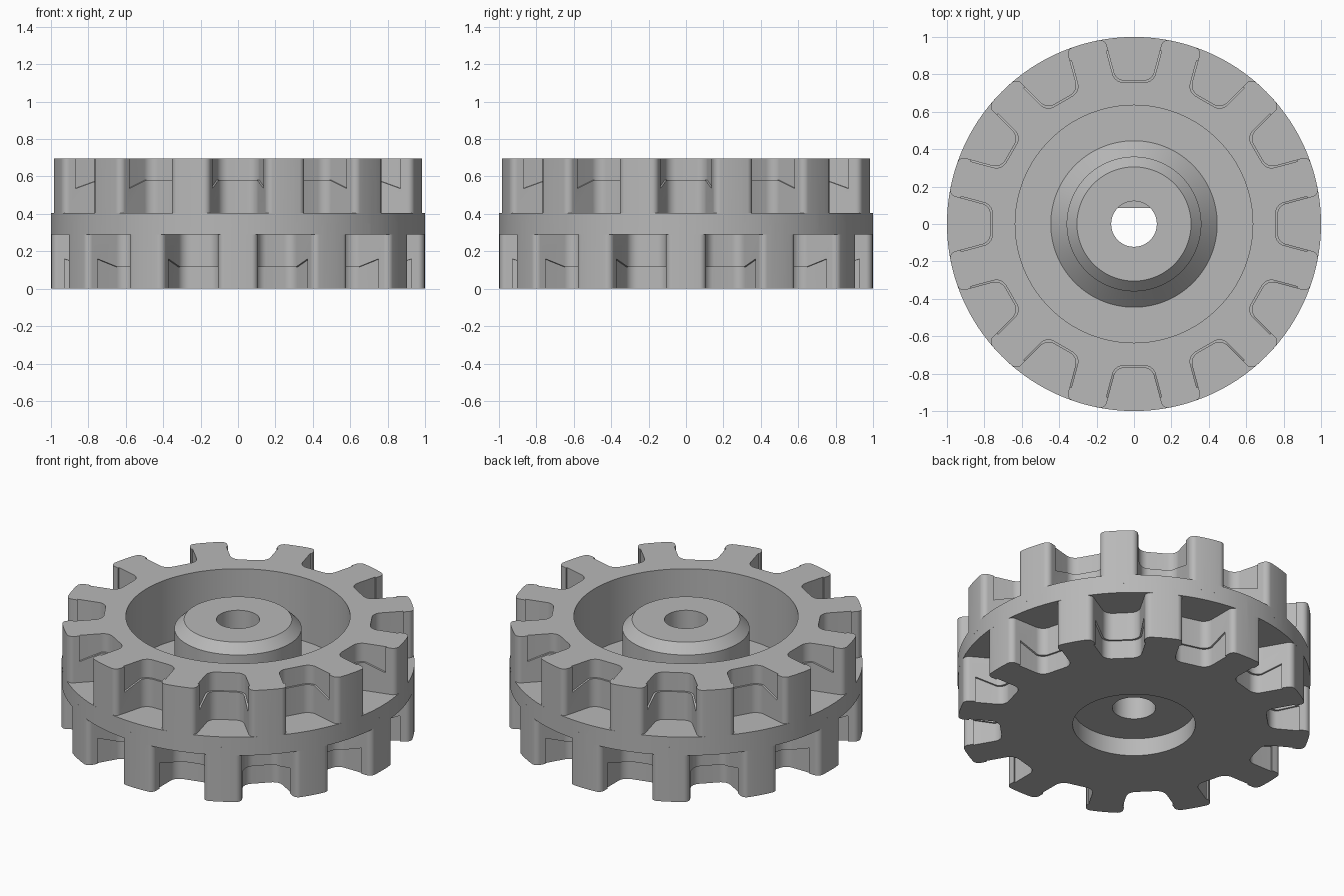
import bpy, bmesh, math
from mathutils import Vector, Matrix

if "Cube" in bpy.data.objects:
    bpy.data.objects.remove(bpy.data.objects["Cube"])

HEIGHT, DISC_LOW, DISC_HIGH = 0.695, 0.29, 0.405
TEETH, SEGMENTS = 12, 128
STEP = math.tau / TEETH
HALF = STEP / 2

gray = bpy.data.materials.new("plain gray")
gray.use_nodes = True
gray.diffuse_color = (0.48, 0.48, 0.48, 1)
gray.node_tree.nodes["Principled BSDF"].inputs["Base Color"].default_value = gray.diffuse_color


def loft(bm, loops, ring=False):
    """Skin closed loops of points; cap the ends unless they form a ring."""
    rows = [[bm.verts.new(p) for p in loop] for loop in loops]
    n = len(rows[0])
    pairs = list(zip(rows, rows[1:])) + ([(rows[-1], rows[0])] if ring else [])
    for a, b in pairs:
        for i in range(n):
            j = (i + 1) % n
            bm.faces.new((a[i], a[j], b[j], b[i]))
    if not ring:
        bm.faces.new(rows[0])
        bm.faces.new(rows[-1])


def finish(name, bm):
    bmesh.ops.recalc_face_normals(bm, faces=bm.faces)
    mesh = bpy.data.meshes.new(name)
    bm.to_mesh(mesh)
    bm.free()
    mesh.materials.append(gray)
    obj = bpy.data.objects.new(name, mesh)
    bpy.context.collection.objects.link(obj)
    return obj


def prism(name, outline, low, high):
    bm = bmesh.new()
    loft(bm, [[(p[0], p[1], z) for p in outline] for z in (low, high)])
    return finish(name, bm)


def revolve(name, profile):
    bm = bmesh.new()
    angles = [math.tau * i / SEGMENTS for i in range(SEGMENTS)]
    loft(bm, [[(r * math.cos(a), r * math.sin(a), z) for r, z in profile] for a in angles], True)
    return finish(name, bm)


def polar(angle, radius=1.0):
    return Vector((radius * math.sin(angle), radius * math.cos(angle)))


def circle(radius):
    return [polar(math.tau * i / SEGMENTS, radius) for i in range(SEGMENTS)]


def fillet(before, corner, after, radius, steps=8):
    a, b = (before - corner).normalized(), (after - corner).normalized()
    half = a.angle(b) / 2
    reach = radius / math.tan(half)
    centre = corner + (a + b).normalized() * radius / math.sin(half)
    start, end = corner + a * reach - centre, corner + b * reach - centre
    return [centre + start.lerp(end, i / steps).normalized() * radius for i in range(steps + 1)]


def wall_point(y, half_width):
    """Point on the side of a parallel-sided tooth next to the slot."""
    return Vector(((y * math.sin(HALF) - half_width) / math.cos(HALF), y))


def floor_curve(floor, half_width):
    return fillet(Vector((0, floor)), wall_point(floor, half_width),
                  wall_point(1, half_width), 0.06)


def gear_outline(turn, floor=0.768, half_width=0.107):
    rim = polar(HALF - math.asin(half_width))
    shoulder = polar(HALF * 0.84)
    half = floor_curve(floor, half_width)
    half += fillet(wall_point(floor, half_width), rim, shoulder, 0.035)
    half += [shoulder]
    slot = [Vector((-p.x, p.y)) for p in reversed(half)] + half + [polar(HALF)]
    return [Matrix.Rotation(-(k * STEP + turn), 2) @ p for k in range(TEETH) for p in slot]


def slot_recesses(name, turn, flip):
    """Shallow stepped recesses in the slot walls, with a sloping ledge."""
    floor, half_width, end = 0.757, 0.097, 0.925
    edge = floor_curve(floor, half_width)
    bend = edge[-1].y
    edge.append(wall_point(end, half_width))
    bm = bmesh.new()
    for k in range(TEETH):
        rot = Matrix.Rotation(-(k * STEP + turn), 3, 'Z')
        loops = []
        for p in edge:
            ledge = 0.58 - 0.045 * max(0, (p.y - bend) / (end - bend))
            corners = [(-p.x, ledge), (p.x, ledge), (p.x, 0.8), (-p.x, 0.8)]
            loops.append([rot @ Vector((x, p.y, HEIGHT - z if flip else z)) for x, z in corners])
        loft(bm, loops)
    return finish(name, bm)


def combine(obj, tool, operation):
    mod = obj.modifiers.new(operation, 'BOOLEAN')
    mod.operation, mod.solver, mod.object = operation, 'EXACT', tool
    graph = bpy.context.evaluated_depsgraph_get()
    mesh = bpy.data.meshes.new_from_object(obj.evaluated_get(graph))
    obj.modifiers.clear()
    obj.data = mesh
    bpy.data.objects.remove(tool)


# Central disc with a toothed ring above and below, half a tooth apart
wheel = prism("toothed_wheel", circle(1.0), DISC_LOW, DISC_HIGH)
combine(wheel, prism("upper_teeth", gear_outline(0), 0.35, HEIGHT), 'UNION')
combine(wheel, prism("lower_teeth", gear_outline(HALF), 0, 0.34), 'UNION')

# Stepped slot walls
combine(wheel, slot_recesses("upper_recesses", 0, False), 'DIFFERENCE')
combine(wheel, slot_recesses("lower_recesses", HALF, True), 'DIFFERENCE')

# Deep upper pocket that leaves a chamfered hub standing
pocket = [(0.445, 0.30), (0.635, 0.30), (0.635, 0.8), (0.1, 0.8), (0.1, 0.675),
          (0.305, 0.675), (0.36, 0.62), (0.36, 0.385)]
combine(wheel, revolve("upper_pocket", pocket), 'DIFFERENCE')

# Shallow pocket underneath and the through bore
combine(wheel, prism("lower_pocket", circle(0.347), -0.1, 0.11), 'DIFFERENCE')
combine(wheel, prism("bore", circle(0.122), -0.2, 0.9), 'DIFFERENCE')

# Flat key on the rear side of the bore
spread = math.acos(0.086 / 0.13)
segment = [polar(spread * (i / 8 - 1), 0.13) for i in range(17)]
key = prism("bore_flat", segment, 0.2, 0.5)

for obj in (wheel, key):
    bpy.ops.object.select_all(action='DESELECT')
    obj.select_set(True)
    bpy.context.view_layer.objects.active = obj
    bpy.ops.object.shade_smooth_by_angle(angle=math.radians(30))
